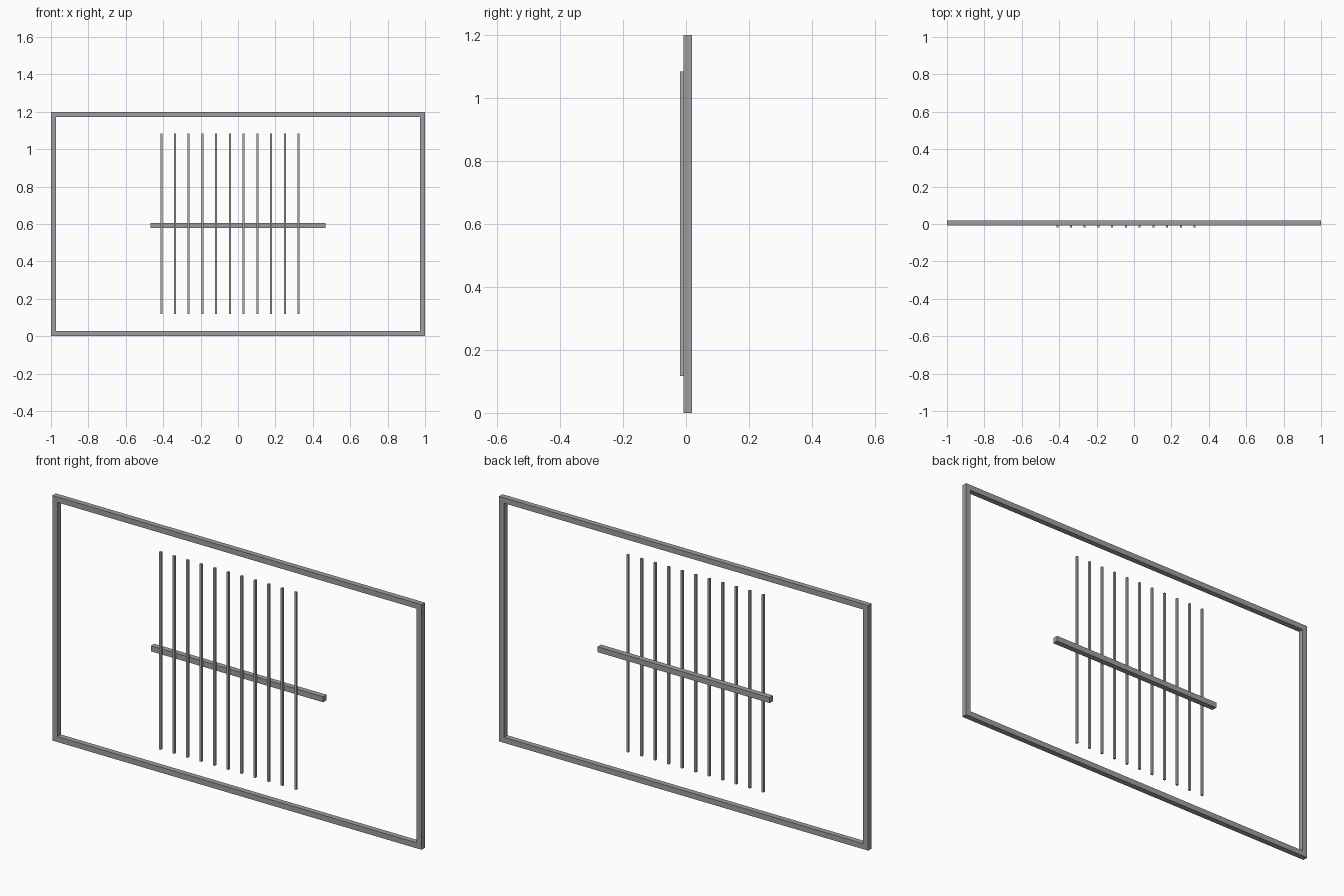
import bpy
import bmesh

if "Cube" in bpy.data.objects:
    bpy.data.objects.remove(bpy.data.objects["Cube"])

MM = 1 / 750          # model designed in mm, 1500 mm = 2 units
TUBE = 20 * MM        # square tube of frame and crossbar
ROD = 8 * MM          # thin upright rods
W, H = 2.0, 1.2
Y_FRONT = -(TUBE + ROD) / 2
Y_TUBE = Y_FRONT + ROD + TUBE / 2
Y_ROD = Y_FRONT + ROD / 2


def material(name, rgb):
    m = bpy.data.materials.new(name)
    m.diffuse_color = (*rgb, 1)
    m.use_nodes = True
    m.node_tree.nodes["Principled BSDF"].inputs["Base Color"].default_value = m.diffuse_color
    return m


steel = material("grey_steel", (0.33, 0.35, 0.37))
rod_metal = material("warm_grey_metal", (0.42, 0.42, 0.38))


def box(name, center, size, mat):
    bm = bmesh.new()
    bmesh.ops.create_cube(bm, size=1)
    bmesh.ops.scale(bm, vec=size, verts=bm.verts)
    mesh = bpy.data.meshes.new(name)
    bm.to_mesh(mesh)
    bm.free()
    mesh.materials.append(mat)
    ob = bpy.data.objects.new(name, mesh)
    ob.location = center
    bpy.context.collection.objects.link(ob)
    return ob


# Outer rectangular frame
box("frame_bottom_rail", (0, Y_TUBE, TUBE / 2), (W, TUBE, TUBE), steel)
box("frame_top_rail", (0, Y_TUBE, H - TUBE / 2), (W, TUBE, TUBE), steel)
for side, s in (("left", -1), ("right", 1)):
    box(f"frame_{side}_post", (s * (W - TUBE) / 2, Y_TUBE, H / 2),
        (TUBE, TUBE, H - 2 * TUBE), steel)

# Floating horizontal crossbar
box("crossbar", (0, Y_TUBE, 0.593), (700 * MM, TUBE, TUBE), steel)

# Row of upright rods resting on the front of the crossbar
for i in range(11):
    box(f"upright_rod_{i + 1}", (-0.41 + i * 55 * MM, Y_ROD, 0.601),
        (ROD, ROD, 725 * MM), rod_metal)
